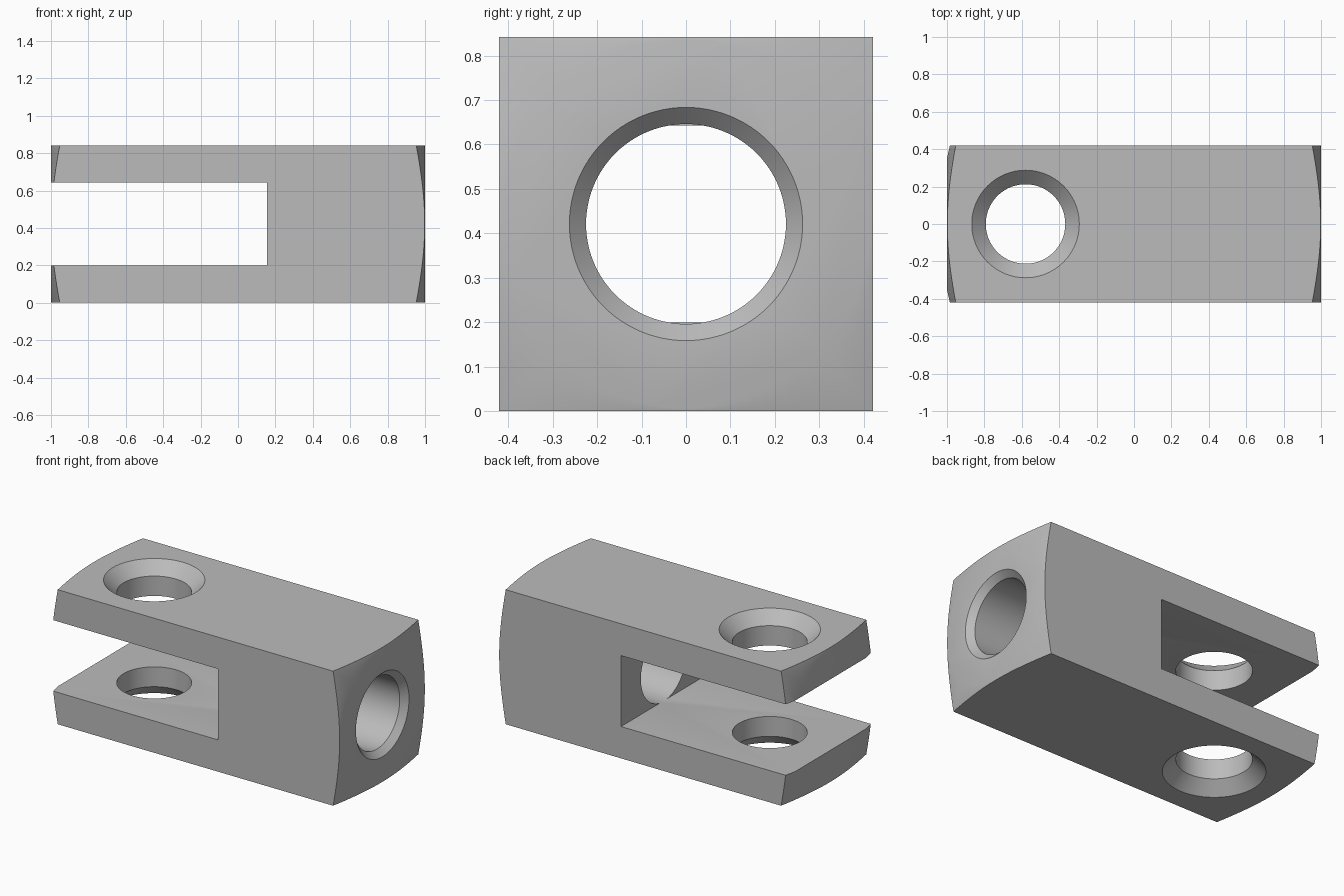
import bpy
import bmesh
import math
from mathutils import Matrix, Vector

cube = bpy.data.objects.get("Cube")
if cube:
    bpy.data.objects.remove(cube, do_unlink=True)

HALF = 0.421          # half width of the square bar, also its axis height
SLOT_END = 0.155      # closed end of the fork slot
SIDES = 96

steel = bpy.data.materials.new("plain grey steel")
grey = (0.5, 0.5, 0.5, 1)
steel.use_nodes = True
steel.diffuse_color = grey
steel.node_tree.nodes["Principled BSDF"].inputs["Base Color"].default_value = grey


def add_object(name, bm):
    bmesh.ops.recalc_face_normals(bm, faces=bm.faces)
    mesh = bpy.data.meshes.new(name)
    bm.to_mesh(mesh)
    bm.free()
    obj = bpy.data.objects.new(name, mesh)
    bpy.context.collection.objects.link(obj)
    mesh.materials.append(steel)
    return obj


def box(name, low, high):
    bm = bmesh.new()
    bmesh.ops.create_cube(bm, size=1)
    low, high = Vector(low), Vector(high)
    size = Matrix.Diagonal((high - low).to_4d())
    bm.transform(Matrix.Translation((low + high) / 2) @ size)
    return add_object(name, bm)


def lathe(name, profile, matrix):
    """Closed solid turned about z from (radius, height) pairs."""
    bm = bmesh.new()
    rings = []
    for r, h in profile:
        angles = [math.tau * i / SIDES for i in range(SIDES)]
        rings.append([bm.verts.new((r * math.cos(a), r * math.sin(a), h)) for a in angles])
    for a, b in zip(rings, rings[1:]):
        for i in range(SIDES):
            j = (i + 1) % SIDES
            bm.faces.new((a[i], a[j], b[j], b[i]))
    bm.faces.new(rings[0])
    bm.faces.new(rings[-1])
    bm.transform(matrix)
    return add_object(name, bm)


# Square bar
fork = box("fork_head", (-1.1, -HALF, 0), (1.1, HALF, 2 * HALF))

# Turned blank that gives both ends their conical corner chamfer
along_x = Matrix.Translation((0, 0, HALF)) @ Matrix.Rotation(math.pi / 2, 4, "Y")
blank = lathe("turned_blank", [(0.415, -1), (0.68, -0.931), (0.68, 0.931), (0.415, 1)], along_x)

# Rod bore with chamfered mouth
bore = lathe("rod_bore", [(0.225, SLOT_END - 0.0005), (0.225, 0.962), (0.2625, 1), (0.3125, 1.05)], along_x)

# Fork slot
slot = box("fork_slot", (-1.3, -0.6, HALF - 0.222), (SLOT_END, 0.6, HALF + 0.222))

# Pin hole, countersunk on both outer sides
top = HALF + 0.05
pin = lathe(
    "pin_hole",
    [(0.3375, -top), (0.2125, 0.125 - top), (0.2125, top - 0.125), (0.3375, top)],
    Matrix.Translation((-0.58, 0, HALF)),
)

# Machine the bar, then bake the cuts
steps = [(blank, "INTERSECT"), (slot, "DIFFERENCE"), (bore, "DIFFERENCE"), (pin, "DIFFERENCE")]
for cutter, operation in steps:
    cutter.hide_render = True
    mod = fork.modifiers.new(cutter.name, "BOOLEAN")
    mod.object = cutter
    mod.operation = operation
    mod.solver = "EXACT"
bpy.context.view_layer.update()
graph = bpy.context.evaluated_depsgraph_get()
baked = bpy.data.meshes.new_from_object(fork.evaluated_get(graph))
fork.modifiers.clear()
fork.data = baked
for cutter, operation in steps:
    bpy.data.objects.remove(cutter, do_unlink=True)
baked.materials.clear()
baked.materials.append(steel)
for face in baked.polygons:
    face.material_index = 0

# Smooth round walls, sharp machined edges
bpy.ops.object.select_all(action="DESELECT")
fork.select_set(True)
bpy.context.view_layer.objects.active = fork
bpy.ops.object.shade_smooth_by_angle(angle=math.radians(30))
